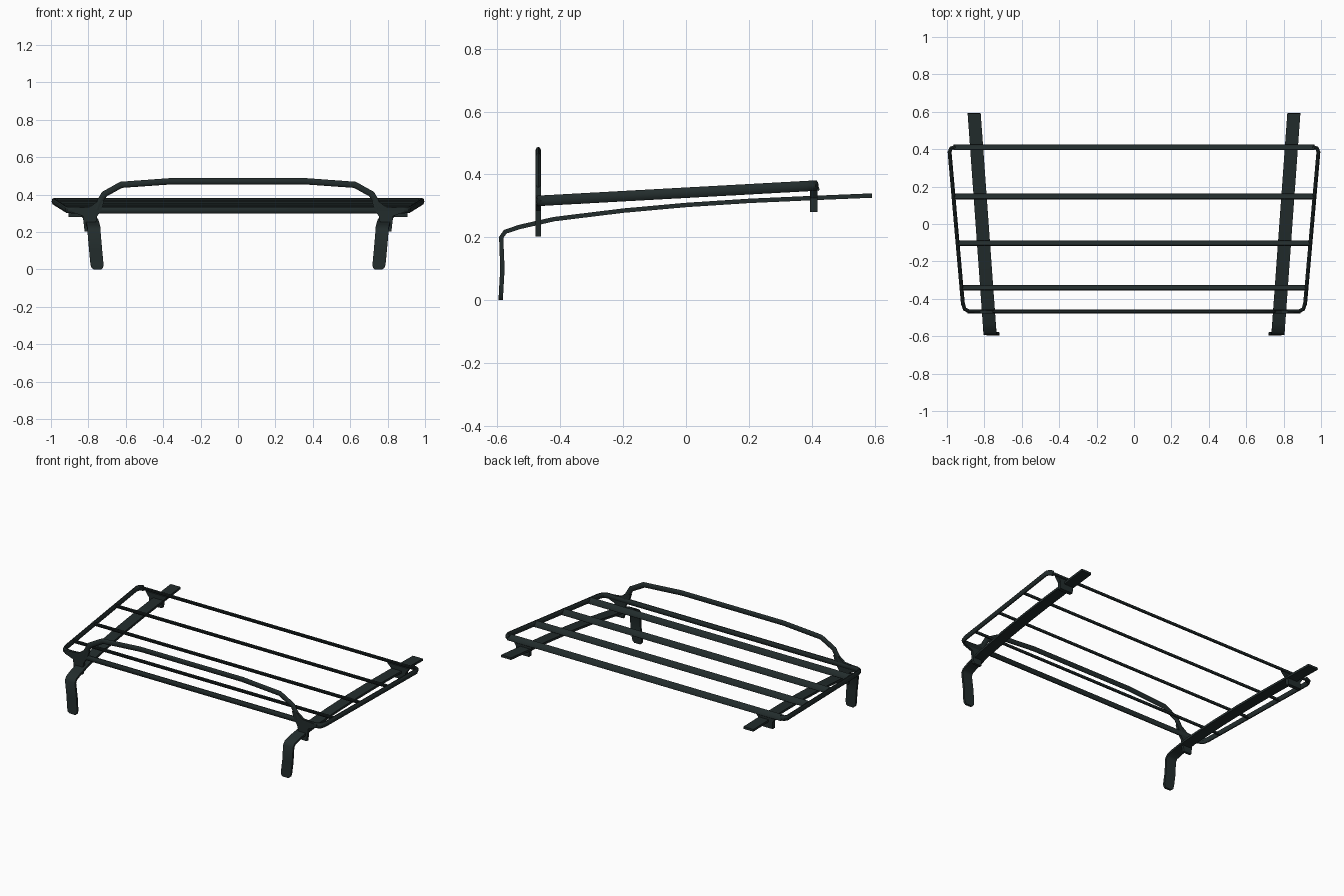
import bpy, bmesh, math
from mathutils import Vector

cube = bpy.data.objects.get("Cube")
if cube:
    bpy.data.objects.remove(cube, do_unlink=True)

mat = bpy.data.materials.new("dark_green_black_metal")
mat.use_nodes = True
COLOUR = (0.016, 0.025, 0.025, 1)
mat.diffuse_color = COLOUR
mat.node_tree.nodes["Principled BSDF"].inputs["Base Color"].default_value = COLOUR

RECT = [(1, 1), (-1, 1), (-1, -1), (1, -1)]
OVAL = [(math.cos(math.tau * (i + 0.5) / 10), math.sin(math.tau * (i + 0.5) / 10))
        for i in range(10)]


def finish(name, bm, smooth=True):
    bmesh.ops.recalc_face_normals(bm, faces=bm.faces)
    mesh = bpy.data.meshes.new(name)
    bm.to_mesh(mesh)
    bm.free()
    mesh.materials.append(mat)
    obj = bpy.data.objects.new(name, mesh)
    bpy.context.collection.objects.link(obj)
    if smooth:
        bpy.ops.object.select_all(action='DESELECT')
        obj.select_set(True)
        bpy.context.view_layer.objects.active = obj
        bpy.ops.object.shade_smooth_by_angle(angle=math.radians(40))
    return obj


def sweep(name, path, axis, half_a, half_b, section=OVAL, taper=None):
    """Sweep a section along a path; half_a lies along the fixed axis."""
    bm = bmesh.new()
    pts = [Vector(p) for p in path]
    axis = Vector(axis).normalized()
    rings = []
    for i, p in enumerate(pts):
        before = (p - pts[i - 1]).normalized() if i else Vector()
        after = (pts[i + 1] - p).normalized() if i < len(pts) - 1 else Vector()
        side = (before + after).normalized().cross(axis).normalized()
        k = taper[i] if taper else 1
        rings.append([bm.verts.new(p + axis * (half_a * k * u) + side * (half_b * v))
                      for u, v in section])
    n = len(section)
    for r, s in zip(rings, rings[1:]):
        for j in range(n):
            bm.faces.new((r[j], r[(j + 1) % n], s[(j + 1) % n], s[j]))
    bm.faces.new(rings[0])
    bm.faces.new(rings[-1])
    return finish(name, bm)


def plate(name, outline, y, thick):
    """Flat plate from an x-z outline."""
    bm = bmesh.new()
    face = bm.faces.new([bm.verts.new((x, y - thick / 2, z)) for x, z in outline])
    ext = bmesh.ops.extrude_face_region(bm, geom=[face])
    moved = [v for v in ext["geom"] if isinstance(v, bmesh.types.BMVert)]
    bmesh.ops.translate(bm, verts=moved, vec=(0, thick, 0))
    return finish(name, bm, False)


def mirrored(half):
    return half + [(-p[0], p[1], p[2]) for p in reversed(half)]


def rack_z(y):
    return 0.342 + 0.055 * y


# Rim: front rail and both sides in one bent tube
rim = [(x, y, rack_z(y)) for x, y in
       [(0.955, 0.412), (0.978, 0.405), (0.986, 0.385), (0.982, 0.34),
        (0.915, -0.425), (0.905, -0.455), (0.88, -0.468)]]
sweep("rim_tube", mirrored(rim), (0, 0, 1), 0.0175, 0.0105)

# Cross bars and back rail, leaning oval tubes
for name, y, x in [("back_rail", 0.41, 0.965), ("rear_bar", 0.147, 0.968),
                   ("middle_bar", -0.102, 0.946), ("front_bar", -0.34, 0.924)]:
    z = rack_z(y)
    sweep(name, [(x, y, z), (-x, y, z)], (0, -0.65, 0.76), 0.021, 0.008)

# Raised front hoop
hoop = [(0.755, -0.47, 0.32), (0.742, -0.47, 0.355), (0.715, -0.47, 0.402),
        (0.625, -0.47, 0.452), (0.36, -0.47, 0.471)]
sweep("front_hoop", mirrored(hoop), (0, 1, 0), 0.0095, 0.017)

# Runner profile: long curved strap bending down into the front leg
profile = [(0.592, 0.333), (0.40, 0.325), (0.20, 0.316), (0, 0.303), (-0.2, 0.285),
           (-0.42, 0.258), (-0.53, 0.233), (-0.575, 0.218), (-0.588, 0.2),
           (-0.584, 0.1), (-0.588, 0.03), (-0.589, 0.01), (-0.589, 0)]
widths = [1] * (len(profile) - 2) + [0.9, 0.6]

for side, s in (("left", 1), ("right", -1)):
    path = [(s * (0.812 + 0.072 * y - 0.09 * max(0, 0.2 - z)), y, z) for y, z in profile]
    sweep(side + "_runner", path, (1, 0, 0), 0.035, 0.007, RECT, widths)

    # Brackets joining rack and runner
    front = [(0.715, 0.365), (0.75, 0.365), (0.79, 0.335), (0.89, 0.325), (0.885, 0.305),
             (0.83, 0.285), (0.82, 0.203), (0.765, 0.203), (0.755, 0.28), (0.73, 0.32)]
    plate(side + "_front_bracket", [(s * x, z) for x, z in front], -0.47, 0.016)
    back = [(0.775, 0.36), (0.93, 0.36), (0.905, 0.325), (0.905, 0.28),
            (0.815, 0.28), (0.81, 0.325)]
    plate(side + "_back_bracket", [(s * x, z) for x, z in back], 0.407, 0.024)
